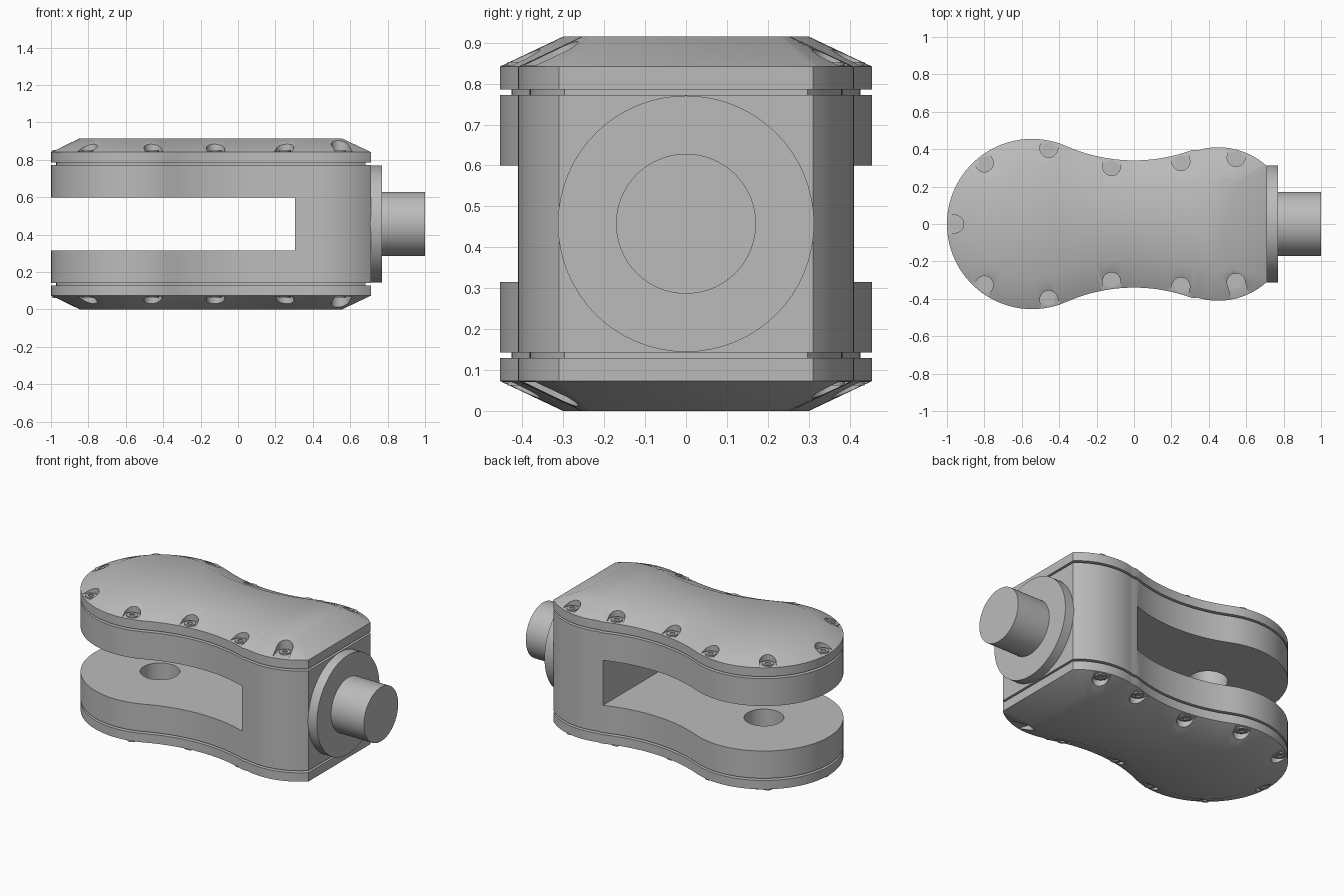
import bpy
import bmesh
from math import sin, cos, acos, atan2, pi, radians
from mathutils import Vector

cube = bpy.data.objects.get("Cube")
if cube:
    bpy.data.objects.remove(cube)

MID = 0.4575                      # mirror plane height
BIG, WAIST, LOBE = (-0.545, 0.0), (0.0, 1.234), (0.45, 0.022)
R_BIG, R_WAIST, R_LOBE, END_X = 0.455, 0.894, 0.388, 0.71

grey = bpy.data.materials.new("machined grey")
grey.use_nodes = True
grey.diffuse_color = (0.5, 0.5, 0.5, 1)
grey.node_tree.nodes["Principled BSDF"].inputs["Base Color"].default_value = (0.5, 0.5, 0.5, 1)


def arc(centre, r, a0, a1, n):
    return [(centre[0] + r * cos(a0 + (a1 - a0) * i / n),
             centre[1] + r * sin(a0 + (a1 - a0) * i / n)) for i in range(n + 1)]


def outline(inset=0.0):
    """Waisted plan shape, moved inward by inset."""
    join_big = atan2(WAIST[1] - BIG[1], WAIST[0] - BIG[0])
    join_lobe = atan2(WAIST[1] - LOBE[1], WAIST[0] - LOBE[0])
    end = acos((END_X - inset - LOBE[0]) / (R_LOBE - inset))
    half = arc(BIG, R_BIG - inset, pi, join_big, 32)
    half += arc(WAIST, R_WAIST + inset, join_big - pi, join_lobe + pi - 2 * pi, 18)[1:]
    half += arc(LOBE, R_LOBE - inset, join_lobe, end, 16)[1:]
    return half + [(x, -y) for x, y in reversed(half[1:])]


def ring(shape, z):
    return [Vector((x, y, z)) for x, y in shape]


def circle(r, n=64, centre=(0, 0)):
    return arc(centre, r, 0, 2 * pi, n)[:-1]


def add_loft(bm, rings):
    """Skin matching rings and cap both ends."""
    rows = [[bm.verts.new(p) for p in r] for r in rings]
    n = len(rows[0])
    for a, b in zip(rows, rows[1:]):
        for i in range(n):
            bm.faces.new((a[i], a[(i + 1) % n], b[(i + 1) % n], b[i]))
    bm.faces.new(rows[0])
    bm.faces.new(rows[-1])


def make(name, *lofts):
    bm = bmesh.new()
    for rings in lofts:
        add_loft(bm, rings)
    bmesh.ops.recalc_face_normals(bm, faces=bm.faces)
    mesh = bpy.data.meshes.new(name)
    bm.to_mesh(mesh)
    bm.free()
    mesh.materials.append(grey)
    obj = bpy.data.objects.new(name, mesh)
    obj.location.z = MID
    bpy.context.collection.objects.link(obj)
    return obj


def finish(obj, cutters=(), mirror=False):
    """Apply cuts and mirroring, then shade smooth with sharp edges."""
    for c in cutters:
        c.hide_render = True
        mod = obj.modifiers.new("cut", 'BOOLEAN')
        mod.operation, mod.solver, mod.object = 'DIFFERENCE', 'EXACT', c
    if mirror:
        mod = obj.modifiers.new("mirror", 'MIRROR')
        mod.use_axis = (False, False, True)
        mod.use_mirror_merge = False
    bpy.ops.object.select_all(action='DESELECT')
    obj.select_set(True)
    bpy.context.view_layer.objects.active = obj
    bpy.ops.object.convert(target='MESH')
    bpy.ops.object.shade_smooth_by_angle(angle=radians(30))
    for c in cutters:
        bpy.data.objects.remove(c)


# Forked body with the open slot and pin bore
body = make("fork_body", [ring(outline(), -0.315), ring(outline(), 0.315)])
slot_plan = [(-1.2, -0.6), (0.305, -0.6), (0.305, 0.6), (-1.2, 0.6)]
slot = make("slot_cutter", [ring(slot_plan, -0.142), ring(slot_plan, 0.142)])
bore_plan = circle(0.114, 48, BIG)
bore = make("bore_cutter", [ring(bore_plan, -0.4), ring(bore_plan, 0.4)])
finish(body, (slot, bore))

# Recessed gaskets between body and covers
gasket = make("gaskets", [ring(outline(0.028), z) for z in (0.314, 0.329)])
finish(gasket, mirror=True)

# Screw positions: centre and outward direction
screws = []
for side in (1, -1):
    for centre, angles, r in ((BIG, (128, 77.5), R_BIG - 0.041), (LOBE, (74,), R_LOBE - 0.041)):
        for a in angles:
            d = Vector((cos(radians(a)), side * sin(radians(a))))
            screws.append((Vector(centre) + d * r, d))
    for x in (-0.115, 0.24):
        d = Vector((-x, (R_WAIST ** 2 - x * x) ** 0.5)).normalized()
        p = Vector(WAIST) - d * (R_WAIST + 0.041)
        screws.append((Vector((p.x, side * p.y)), Vector((d.x, side * d.y))))
screws.append((Vector((BIG[0] - R_BIG + 0.041, 0)), Vector((-1, 0))))

# Chamfered covers with open-sided screw pockets
FLOOR = 0.387
pockets, heads = [], []
for p, d in screws:
    a = atan2(d.y, d.x)
    shape = arc(p, 0.048, a + pi / 2, a + 3 * pi / 2, 16)
    far = p + d * 0.12
    side = Vector((-d.y, d.x)) * 0.048
    shape += [tuple(far - side), tuple(far + side)]
    pockets.append([ring(shape, FLOOR), ring(shape, 0.6)])
    heads.append([ring(circle(r, 18, p), FLOOR + z) for r, z in
                  ((0.033, -0.004), (0.033, 0.008), (0.016, 0.008), (0.016, 0.001))])

cover = make("covers", [ring(outline(), 0.328), ring(outline(), 0.384), ring(outline(0.155), MID)])
finish(cover, (make("pocket_cutter", *pockets),), mirror=True)
finish(make("screw_heads", *heads), mirror=True)

# End flange and round shaft along x
for name, r, x0, x1 in (("flange", 0.313, 0.70, 0.77), ("shaft", 0.171, 0.76, 1.0)):
    finish(make(name, [[Vector((x, u, v)) for u, v in circle(r)] for x in (x0, x1)]))
